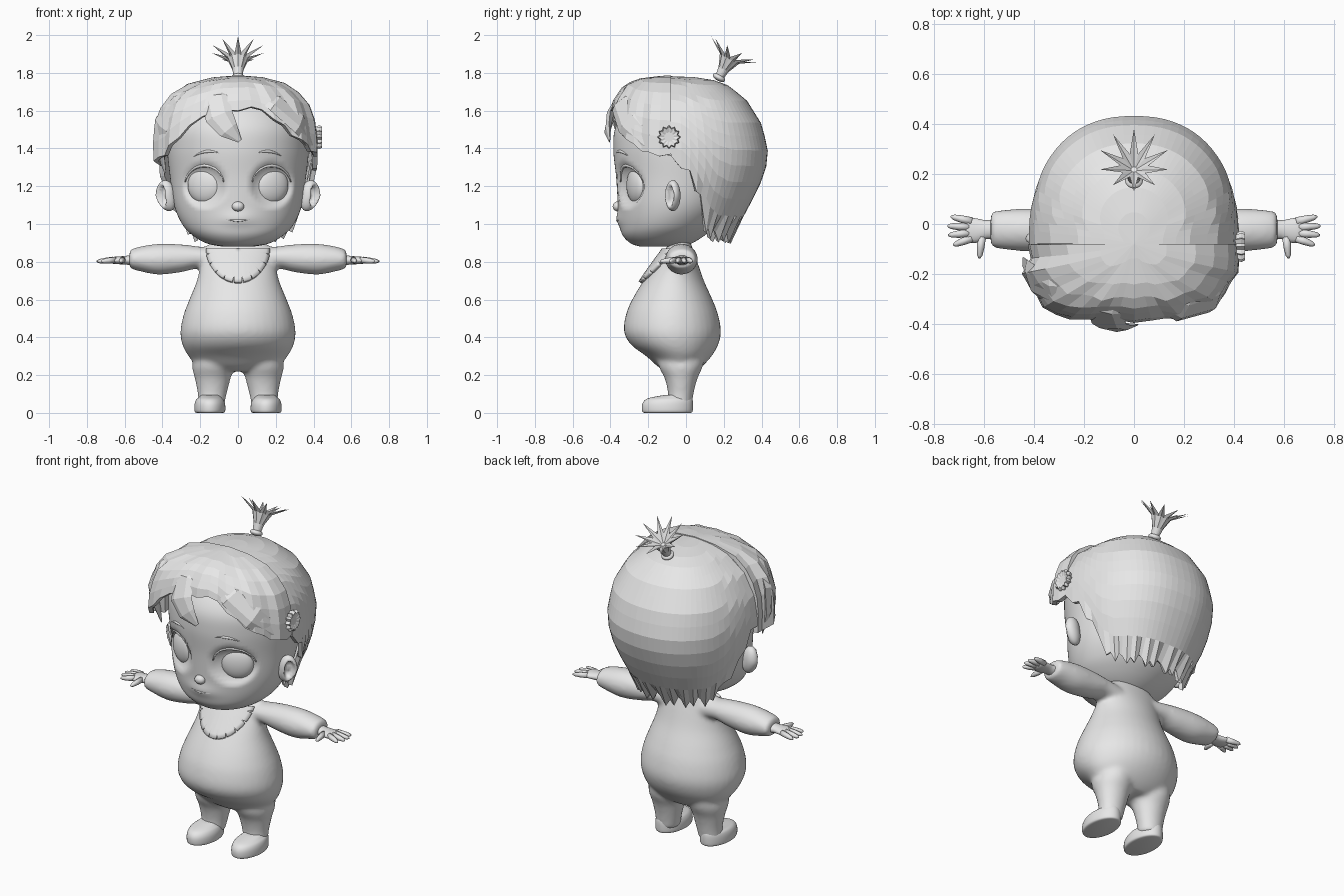
import bpy, bmesh, math
from mathutils import Vector, Matrix
from mathutils.bvhtree import BVHTree

if "Cube" in bpy.data.objects:
    bpy.data.objects.remove(bpy.data.objects["Cube"])

grey = bpy.data.materials.new("clay_grey")
grey.use_nodes = True
grey.diffuse_color = (0.8, 0.8, 0.8, 1)
grey.node_tree.nodes["Principled BSDF"].inputs["Base Color"].default_value = (0.8, 0.8, 0.8, 1)


def finish(bm, name, smooth=True):
    bmesh.ops.recalc_face_normals(bm, faces=bm.faces)
    mesh = bpy.data.meshes.new(name)
    bm.to_mesh(mesh)
    bm.free()
    for p in mesh.polygons:
        p.use_smooth = smooth
    mesh.materials.append(grey)
    ob = bpy.data.objects.new(name, mesh)
    bpy.context.collection.objects.link(ob)
    return ob


def modifier(ob, kind, **settings):
    m = ob.modifiers.new(kind.title(), kind)
    for key, value in settings.items():
        setattr(m, key, value)


def skin(bm, rings):
    """Join closed rings of points and cap both ends."""
    rows = [[bm.verts.new(p) for p in ring] for ring in rings]
    n = len(rows[0])
    for a, b in zip(rows, rows[1:]):
        for i in range(n):
            j = (i + 1) % n
            bm.faces.new((a[i], a[j], b[j], b[i]))
    bm.faces.new(rows[0])
    bm.faces.new(rows[-1])


def spline(rows, steps):
    out = []
    for i in range(len(rows) - 1):
        p0, p1, p2, p3 = rows[max(i - 1, 0)], rows[i], rows[i + 1], rows[min(i + 2, len(rows) - 1)]
        for k in range(steps):
            t = k / steps
            out.append([b + 0.5 * t * (c - a + t * (2 * a - 5 * b + 4 * c - d + t * (3 * (b - c) + d - a)))
                        for a, b, c, d in zip(p0, p1, p2, p3)])
    return out + [list(rows[-1])]


def loft(bm, rows, n=40, axis="Z", steps=5, side=1):
    """Rows hold: position along axis, then low and high limits on the other two axes."""
    rings = []
    for t, a0, a1, b0, b1 in spline(rows, steps):
        ring = []
        for i in range(n):
            ang = 2 * math.pi * i / n
            a = (a0 + a1) / 2 + (a1 - a0) / 2 * math.cos(ang)
            b = (b0 + b1) / 2 + (b1 - b0) / 2 * math.sin(ang)
            ring.append((side * a, b, t) if axis == "Z" else (side * t, a, b))
        rings.append(ring)
    skin(bm, rings)


def sweep(bm, path, flat=1.0, outward=None, n=8):
    """Sweep a flattened section along points (x, y, z, half width)."""
    pts = [Vector(p[:3]) for p in path]
    rings = []
    for i, p in enumerate(pts):
        tan = (pts[min(i + 1, len(pts) - 1)] - pts[max(i - 1, 0)]).normalized()
        out = outward or (p - Vector((0, 0, 1.35)))
        u = tan.cross(out).normalized()
        v = u.cross(tan)
        w = path[i][3]
        rings.append([p + u * w * math.cos(2 * math.pi * k / n) + v * w * flat * math.sin(2 * math.pi * k / n)
                      for k in range(n)])
    skin(bm, rings)


def ball(bm, loc, size, turn=0.0, seg=32):
    m = Matrix.Translation(loc) @ Matrix.Rotation(turn, 4, "Z") @ Matrix.Diagonal((*size, 1))
    return bmesh.ops.create_uvsphere(bm, u_segments=seg, v_segments=seg // 2, radius=1, matrix=m)["verts"]


def interp(table, x):
    for a, b in zip(table, table[1:]):
        if (x - a[0]) * (x - b[0]) <= 0:
            f = (x - a[0]) / (b[0] - a[0])
            return [p + f * (q - p) for p, q in zip(a[1:], b[1:])]
    return table[-1][1:]


def front_y(tree, x, z):
    """Depth of the surface seen from the front, or of its nearest point beside the outline."""
    hit = tree.ray_cast(Vector((x + 0.0002, -2, z + 0.0002)), Vector((0, 1, 0)))[0]
    return (hit or tree.find_nearest(Vector((x, -0.1, z)))[0]).y


# Body suit: torso, sleeves and legs fused into one skin
bm = bmesh.new()
torso = [(0.22, -0.12, 0.12, -0.11, 0.05), (0.25, -0.21, 0.21, -0.155, 0.09), (0.3, -0.262, 0.262, -0.21, 0.135),
         (0.36, -0.294, 0.294, -0.29, 0.17), (0.43, -0.305, 0.305, -0.328, 0.185), (0.52, -0.288, 0.288, -0.318, 0.17),
         (0.6, -0.258, 0.258, -0.285, 0.14), (0.7, -0.218, 0.218, -0.225, 0.095), (0.8, -0.195, 0.195, -0.155, 0.06),
         (0.87, -0.18, 0.18, -0.105, 0.035), (0.92, -0.11, 0.11, -0.09, 0.02)]
loft(bm, torso)
torso_tree = BVHTree.FromBMesh(bm)
arm = [(0.1, -0.1, 0.04, 0.74, 0.87), (0.2, -0.1, 0.045, 0.765, 0.88), (0.3, -0.105, 0.055, 0.745, 0.892),
       (0.42, -0.11, 0.062, 0.732, 0.895), (0.52, -0.102, 0.057, 0.75, 0.88), (0.575, -0.092, 0.048, 0.765, 0.862)]
leg = [(0.03, 0.075, 0.21, -0.1, 0.03), (0.1, 0.06, 0.213, -0.095, 0.04), (0.18, 0.04, 0.228, -0.112, 0.06),
       (0.25, 0.025, 0.242, -0.145, 0.09), (0.34, 0.06, 0.22, -0.15, 0.1)]
for s in (1, -1):
    loft(bm, arm, axis="X", side=s)
    loft(bm, leg, side=s)
body = finish(bm, "body_suit")
modifier(body, "REMESH", mode="VOXEL", voxel_size=0.012, use_smooth_shade=True)
modifier(body, "SMOOTH", factor=0.5, iterations=8)

# Shoes and hands
shoe = [(0, 0.08, 0.218, -0.22, 0.025), (0.008, 0.068, 0.23, -0.232, 0.035), (0.045, 0.068, 0.23, -0.232, 0.037),
        (0.07, 0.077, 0.222, -0.215, 0.035), (0.083, 0.09, 0.207, -0.18, 0.03), (0.095, 0.1, 0.195, -0.11, 0.02)]
palm = [(0.54, -0.065, 0.022, 0.775, 0.84), (0.59, -0.06, 0.015, 0.785, 0.832), (0.63, -0.075, 0.022, 0.787, 0.828),
        (0.665, -0.072, 0.024, 0.79, 0.825), (0.68, -0.05, 0.005, 0.8, 0.815)]
fingers = [(0.65, 0.01, 0.735, 0.03), (0.66, -0.012, 0.748, -0.008), (0.66, -0.036, 0.745, -0.045),
           (0.65, -0.056, 0.725, -0.085), (0.61, -0.05, 0.62, -0.138)]
for s, label in ((1, "left"), (-1, "right")):
    bm = bmesh.new()
    loft(bm, shoe, side=s, steps=4)
    finish(bm, label + "_shoe")
    bm = bmesh.new()
    loft(bm, palm, n=16, axis="X", side=s, steps=3)
    for x0, y0, x1, y1 in fingers:
        path = [(s * (x0 + (x1 - x0) * t), y0 + (y1 - y0) * t, 0.81 - 0.008 * t, r)
                for t, r in ((0, 0.017), (0.5, 0.015), (0.85, 0.011), (1, 0.004))]
        sweep(bm, path, outward=Vector((0, 0, 1)))
    finish(bm, label + "_hand")

# Head with hollow eye sockets and lips
bm = bmesh.new()
head = [(0.88, -0.08, 0.08, -0.24, -0.02), (0.897, -0.165, 0.165, -0.292, 0.03), (0.94, -0.24, 0.24, -0.335, 0.1),
        (1.0, -0.296, 0.296, -0.35, 0.17), (1.1, -0.338, 0.338, -0.36, 0.25), (1.25, -0.36, 0.36, -0.37, 0.32),
        (1.4, -0.375, 0.375, -0.385, 0.36), (1.52, -0.365, 0.365, -0.37, 0.35), (1.63, -0.29, 0.29, -0.29, 0.28),
        (1.7, -0.17, 0.17, -0.17, 0.17)]
loft(bm, head, n=112, steps=7)
for v in bm.verts:
    if v.co.y < -0.1:
        d = math.hypot((abs(v.co.x) - 0.177) / 0.115, (v.co.z - 1.205) / 0.12)
        v.co.y += 0.042 * max(0, 1 - d ** 4)
        v.co.y -= 0.014 * math.exp(-(v.co.x / 0.09) ** 2 - ((v.co.z - 1.025) / 0.04) ** 2)
face_tree = BVHTree.FromBMesh(bm)
finish(bm, "head")

# Nose, mouth, eyes, lids, brows and ears
bm = bmesh.new()
ball(bm, (0, -0.362, 1.093), (0.032, 0.026, 0.026))
finish(bm, "nose")


def face_line(name, pts, width):
    bm = bmesh.new()
    sweep(bm, [(x, front_y(face_tree, x, z) + 0.002, z, width * w) for x, z, w in pts], outward=Vector((0, -1, 0)))
    finish(bm, name)


arc = [i / 6 - 1 for i in range(13)]
face_line("mouth", [(0.078 * t, 1.018 + 0.01 * t * t, 1.15 - abs(t)) for t in arc], 0.006)
for s, label in ((1, "left"), (-1, "right")):
    bm = bmesh.new()
    ball(bm, (s * 0.177, -0.262, 1.205), (0.095, 0.042, 0.097), s * 0.4)
    finish(bm, label + "_eye")
    face_line(label + "_eyelid", [(s * (0.177 + 0.104 * math.sin(1.4 * t)), 1.205 + 0.105 * math.cos(1.4 * t),
                                   1.1 - 0.7 * abs(t)) for t in arc], 0.009)
    face_line(label + "_brow", [(s * (0.165 + 0.08 * t), 1.385 - 0.025 * (t + 0.2) ** 2, 1.1 - abs(t))
                                for t in arc], 0.008)
    bm = bmesh.new()
    centre = Vector((s * 0.385, -0.07, 1.15))
    dent = Vector((s * 0.75, -0.66, 0))
    for v in ball(bm, centre, (0.052, 0.04, 0.082), s * 0.3):
        off = v.co - centre
        rim = Vector((off.x / 0.05, off.y / 0.04, off.z / 0.085)).normalized().dot(dent)
        v.co -= dent * 0.05 * min(1, max(0, rim - 0.72) * 6)
        v.co.x -= s * 0.02 * max(0, -off.z / 0.08)
    finish(bm, label + "_ear")


def hair_shell(name, table, low, tooth, facing, cols, rows, shape):
    """Half dome, slightly boxy in plan, from the crown down to a ragged lower edge."""
    bm = bmesh.new()
    grid = []
    for i in range(cols + 1):
        a = math.pi * i / cols
        across = math.copysign(abs(math.cos(a)) ** 0.86, math.cos(a))
        base, top, col = interp(low, math.cos(a))[0], table[0][0], []
        for r in range(rows + 1):
            z = top - (top - base) * (1 - math.cos(math.pi / 2 * r / rows))
            rx, ry = interp(table, z)
            k = shape(a, i, z)
            drop = tooth * (0, 1, 0.2, 0.8, -0.3)[i % 5] if r == rows else 0
            col.append(bm.verts.new((rx * k * across, -0.08 + facing * ry * k * math.sin(a) ** 0.86, z - drop)))
        grid.append(col)
    for a, b in zip(grid, grid[1:]):
        for r in range(rows):
            bm.faces.new((a[r], a[r + 1], b[r + 1], b[r]))
    bmesh.ops.remove_doubles(bm, verts=bm.verts, dist=0.0005)
    modifier(finish(bm, name, False), "SOLIDIFY", thickness=0.025, offset=0)


# Back hair with a jagged nape
back = [(1.77, 0, 0), (1.763, 0.1, 0.17), (1.735, 0.21, 0.28), (1.65, 0.325, 0.39), (1.53, 0.39, 0.465),
        (1.4, 0.41, 0.502), (1.28, 0.405, 0.49), (1.17, 0.378, 0.44), (1.02, 0.315, 0.36), (0.88, 0.23, 0.25)]
nape = [(-1, 1.36), (-0.97, 1.2), (-0.91, 1.02), (-0.8, 0.96), (0, 0.95),
        (0.8, 0.96), (0.91, 1.02), (0.97, 1.2), (1, 1.36)]
hair_shell("back_hair", back, nape, 0.05, 1, 40, 14, lambda a, i, z: 1)

# Fringe with chunky facets, fuller on the right
fringe = [(1.775, 0, 0), (1.765, 0.13, 0.14), (1.73, 0.265, 0.235), (1.65, 0.362, 0.29), (1.53, 0.405, 0.318),
          (1.4, 0.415, 0.325), (1.25, 0.405, 0.325)]
hairline = [(-1, 1.32), (-0.85, 1.37), (-0.6, 1.5), (-0.3, 1.6), (0.2, 1.62), (0.5, 1.54), (0.8, 1.43), (1, 1.37)]
hair_shell("fringe", fringe, hairline, 0.015, -1, 22, 7,
           lambda a, i, z: 1 + 0.018 * (i % 3 - 1) + (0.08 if -0.98 < math.cos(a) < -0.5 and z < 1.7 else 0))

# Loose locks over the fringe
locks = {
    "centre_lock": [(-0.08, -0.25, 1.73, 0.04), (-0.12, -0.34, 1.67, 0.075), (-0.1, -0.4, 1.57, 0.075),
                    (-0.05, -0.415, 1.5, 0.055), (0.01, -0.405, 1.44, 0.012)],
    "right_lock": [(-0.2, -0.27, 1.7, 0.05), (-0.32, -0.27, 1.64, 0.08), (-0.405, -0.22, 1.53, 0.09),
                   (-0.42, -0.19, 1.41, 0.065), (-0.385, -0.18, 1.27, 0.01)],
    "left_lock": [(0.06, -0.29, 1.72, 0.03), (0.2, -0.34, 1.64, 0.07), (0.32, -0.3, 1.54, 0.08),
                  (0.385, -0.2, 1.44, 0.06), (0.405, -0.07, 1.37, 0.012)],
}
for name, path in locks.items():
    bm = bmesh.new()
    sweep(bm, path, flat=0.3, n=6)
    finish(bm, name, False)

# Top tuft: a tied stem bursting into a star
bm = bmesh.new()
rings = []
for h, r, tip_h, tip_r in ((0, 0.022, 0, 0.022), (0.05, 0.03, 0.05, 0.03), (0.11, 0.05, 0.115, 0.058),
                           (0.125, 0.055, 0.172, 0.143), (0.09, 0.012, 0.09, 0.012)):
    ring = []
    for i in range(20):
        rad, height = (r, h) if i % 2 else (tip_r, tip_h)
        ring.append((rad * math.sin(math.pi * i / 10), -rad * math.cos(math.pi * i / 10), height))
    rings.append(ring)
skin(bm, rings)
tilt = Matrix.Translation((0, 0.175, 1.775)) @ Matrix.Rotation(-0.5, 4, "X")
bm.transform(tilt)
finish(bm, "top_tuft", False)
bm = bmesh.new()
ball(bm, (0, 0, 0), (0.036, 0.036, 0.018), seg=20)
bm.transform(tilt)
finish(bm, "hair_tie")

# Flower clip
bm = bmesh.new()
skin(bm, [[(x, -0.09 + r * (1 + 0.12 * (-1) ** i) * math.cos(math.pi * i / 12),
            1.46 + r * (1 + 0.12 * (-1) ** i) * math.sin(math.pi * i / 12)) for i in range(24)]
          for x, r in ((0.4, 0.045), (0.43, 0.056), (0.445, 0.05), (0.438, 0.025))])
finish(bm, "flower_clip", False)

# Bib with radial slits along its edge, laid on the chest
bm = bmesh.new()
grid = []
for i in range(121):
    a = math.pi * i / 120
    edge = 0.84 if i % 12 == 6 else 1
    row = []
    for k in range(9):
        x, z = 0.166 * edge * k / 8 * math.cos(a), 0.865 - 0.174 * edge * k / 8 * math.sin(a)
        row.append(bm.verts.new((x, front_y(torso_tree, x, z) - 0.012, z)))
    grid.append(row)
for a, b in zip(grid, grid[1:]):
    for k in range(8):
        bm.faces.new((a[k], a[k + 1], b[k + 1], b[k]))
bmesh.ops.remove_doubles(bm, verts=bm.verts, dist=0.0005)
modifier(finish(bm, "bib"), "SOLIDIFY", thickness=0.02, offset=0)
